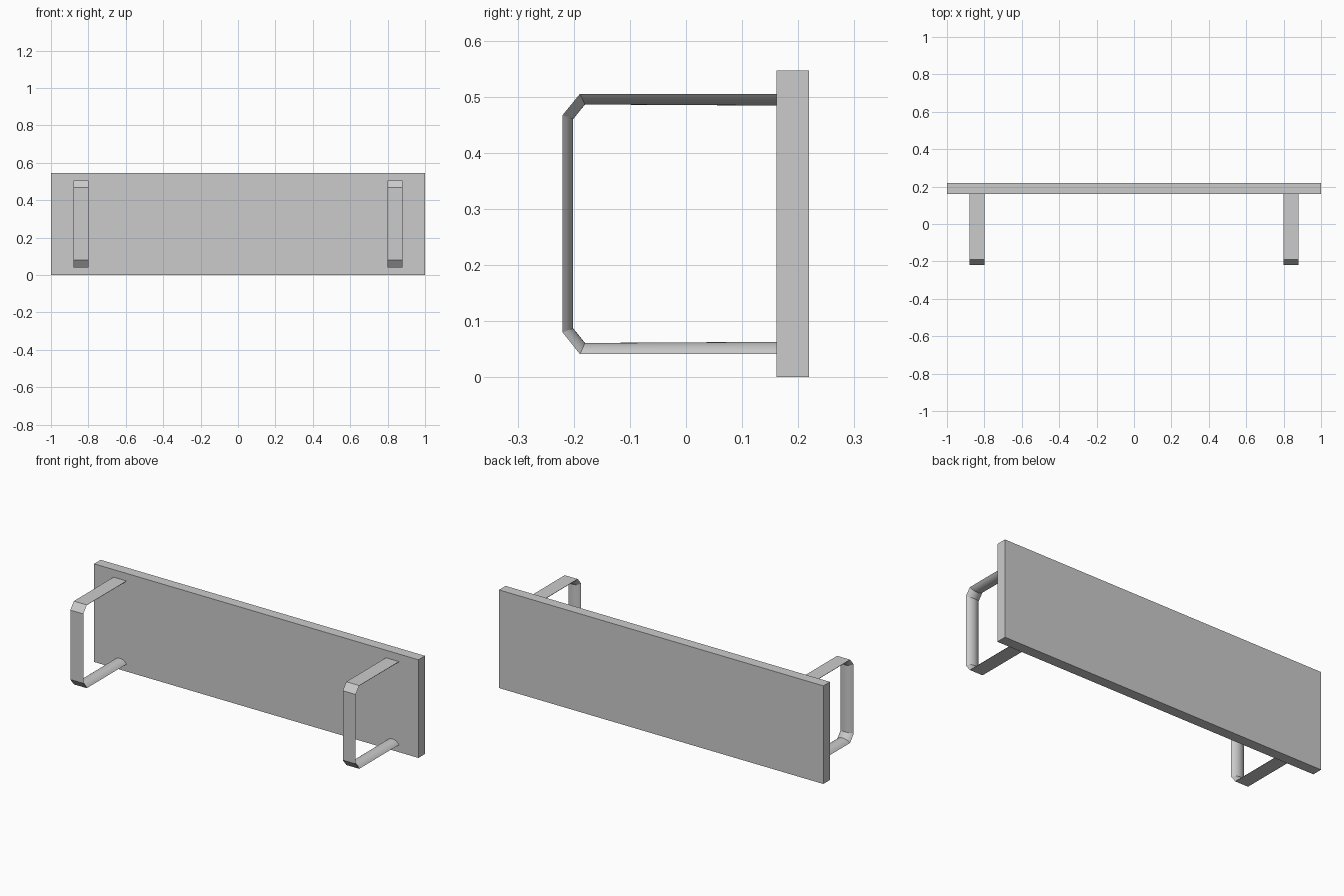
import bpy
import bmesh
import math

cube = bpy.data.objects.get("Cube")
if cube:
    bpy.data.objects.remove(cube, do_unlink=True)

grey = bpy.data.materials.new("light grey")
grey.use_nodes = True
grey.diffuse_color = (0.6, 0.6, 0.6, 1)
grey.node_tree.nodes["Principled BSDF"].inputs["Base Color"].default_value = (0.6, 0.6, 0.6, 1)


def add_object(name, bm):
    bmesh.ops.recalc_face_normals(bm, faces=bm.faces[:])
    mesh = bpy.data.meshes.new(name)
    bm.to_mesh(mesh)
    bm.free()
    mesh.materials.append(grey)
    obj = bpy.data.objects.new(name, mesh)
    bpy.context.collection.objects.link(obj)
    return obj


# Upright board
bm = bmesh.new()
bmesh.ops.create_cube(bm, size=1)
for v in bm.verts:
    v.co.x *= 2
    v.co.y = 0.19 + v.co.y * 0.058
    v.co.z = (v.co.z + 0.5) * 0.547
add_object("board", bm)

# Bracket paths in (y, z): flat outer side and crowned inner side
OUTER = [(0.165, 0.505), (-0.189, 0.505), (-0.22, 0.467),
         (-0.22, 0.08), (-0.189, 0.041), (0.165, 0.041)]
INNER = [(0.165, 0.484), (-0.18, 0.486), (-0.201, 0.46),
         (-0.201, 0.087), (-0.18, 0.061), (0.165, 0.063)]
HALF_WIDTH = 0.04
STEPS = 12


def crown(u):
    """Height of a shallow circular arc, 0 at the edges and 1 at the middle."""
    rise = 0.5
    radius = (1 + rise * rise) / (2 * rise)
    return (math.sqrt(radius * radius - u * u) - radius + rise) / rise


def add_bracket(name, x):
    bm = bmesh.new()
    rings = []
    for (oy, oz), (iy, iz) in zip(OUTER, INNER):
        ring = []
        for i in range(STEPS + 1):
            u = 2 * i / STEPS - 1
            t = crown(u)
            ring.append(bm.verts.new((x + u * HALF_WIDTH,
                                      oy + (iy - oy) * t, oz + (iz - oz) * t)))
        rings.append(ring)
    for a, b in zip(rings, rings[1:]):
        for i in range(STEPS):
            bm.faces.new((a[i], a[i + 1], b[i + 1], b[i]))
        # Flat outer face
        bm.faces.new((a[0], b[0], b[-1], a[-1]))
    # End caps inside the board
    bm.faces.new(rings[0])
    bm.faces.new(rings[-1])
    obj = add_object(name, bm)
    bpy.ops.object.select_all(action="DESELECT")
    obj.select_set(True)
    bpy.context.view_layer.objects.active = obj
    bpy.ops.object.shade_smooth_by_angle(angle=math.radians(25))


# Two matching brackets
for side, sign in (("left", 1), ("right", -1)):
    add_bracket(side + "_bracket", sign * 0.84)
